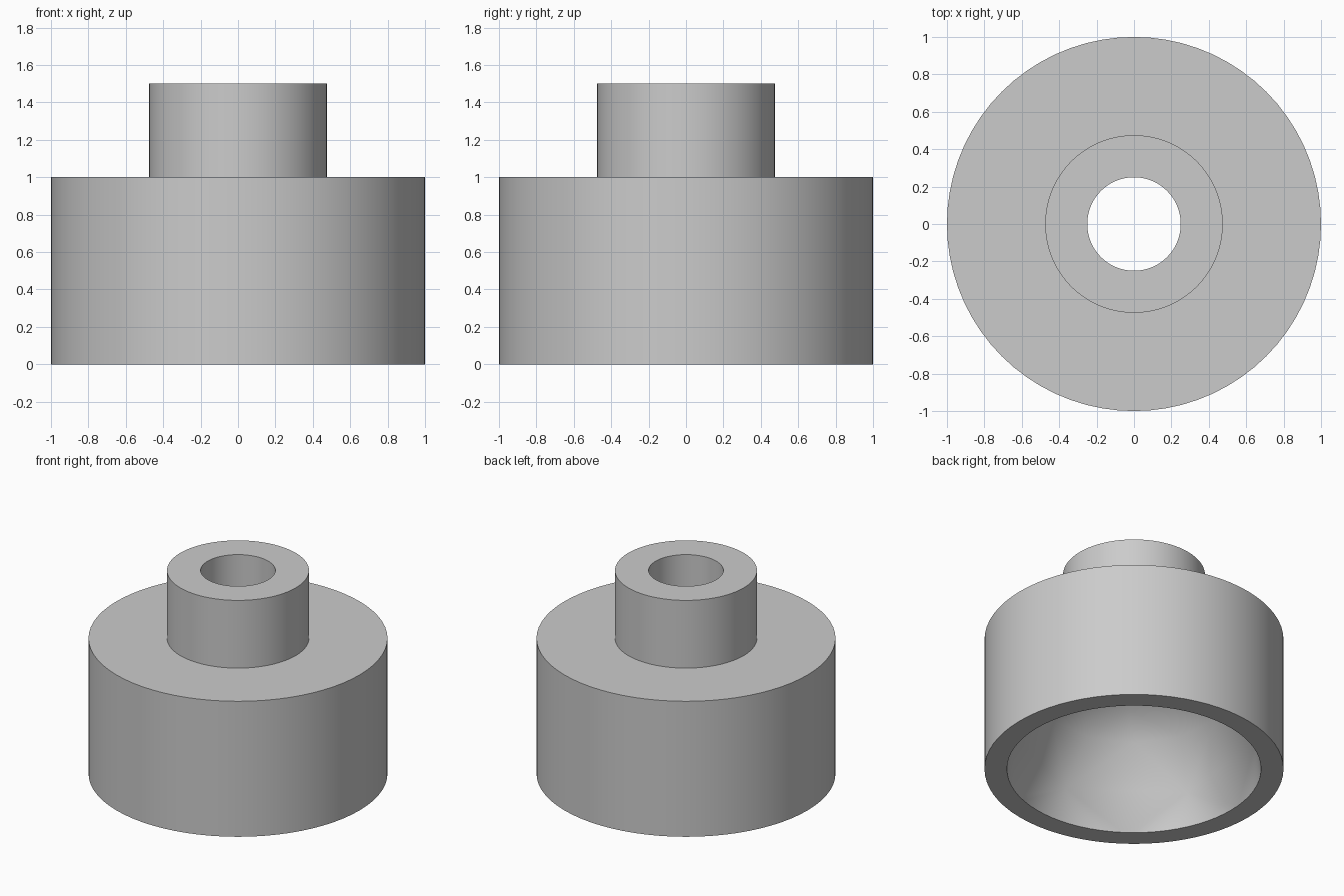
import bpy
import bmesh
import math

cube = bpy.data.objects.get("Cube")
if cube:
    bpy.data.objects.remove(cube, do_unlink=True)

OUTER, BOSS, BORE, CAVITY = 1.0, 0.475, 0.25, 0.85
SEGMENTS = 72

# Plain grey material
grey = bpy.data.materials.new("plain grey")
grey.use_nodes = True
colour = (0.6, 0.6, 0.6, 1)
grey.diffuse_color = colour
grey.node_tree.nodes["Principled BSDF"].inputs["Base Color"].default_value = colour

bm = bmesh.new()


def ring(radius, z, count=SEGMENTS, start=0):
    """Circle of vertices, returned with its start angle in degrees."""
    verts = []
    for i in range(count):
        a = math.radians(start + i * 360 / count)
        verts.append(bm.verts.new((radius * math.cos(a), radius * math.sin(a), z)))
    return verts, start


def dome_ring(latitude, count, start):
    """Coarse ring on the spherical cavity."""
    a = math.radians(latitude)
    return ring(CAVITY * math.cos(a), CAVITY * math.sin(a), count, start)


def stitch(lower, upper):
    """Join two rings, which may have different vertex counts."""
    (a, a0), (b, b0) = lower, upper
    n, m = len(a), len(b)
    if n == m and a0 == b0:
        for i in range(n):
            k = (i + 1) % n
            bm.faces.new((a[i], a[k], b[k], b[i]))
        return
    i = j = 0
    while i < n or j < m:
        mid_a = a0 + (i + 0.5) * 360 / n
        mid_b = b0 + (j + 0.5) * 360 / m
        if j == m or (i < n and mid_a <= mid_b):
            bm.faces.new((a[i], a[(i + 1) % n], b[j % m]))
            i += 1
        else:
            bm.faces.new((a[i % n], b[(j + 1) % m], b[j]))
            j += 1


# Closed section: coarse domed cavity, bore, boss, shoulder, outer wall
rings = [
    ring(CAVITY, 0),
    dome_ring(16.5, 6, 24),
    dome_ring(42, 12, 20),
    dome_ring(58, 8, 10),
    ring(BORE, math.sqrt(CAVITY ** 2 - BORE ** 2)),
    ring(BORE, 1.5),
    ring(BOSS, 1.5),
    ring(BOSS, 1.0),
    ring(OUTER, 1.0),
    ring(OUTER, 0),
]
for k, current in enumerate(rings):
    stitch(current, rings[(k + 1) % len(rings)])
bmesh.ops.recalc_face_normals(bm, faces=bm.faces[:])

mesh = bpy.data.meshes.new("domed_collar")
bm.to_mesh(mesh)
bm.free()
mesh.materials.append(grey)
collar = bpy.data.objects.new("domed_collar", mesh)
bpy.context.collection.objects.link(collar)

# Smooth walls with sharp rims and creased cavity facets
bpy.ops.object.select_all(action="DESELECT")
collar.select_set(True)
bpy.context.view_layer.objects.active = collar
bpy.ops.object.shade_smooth_by_angle(angle=math.radians(25))
